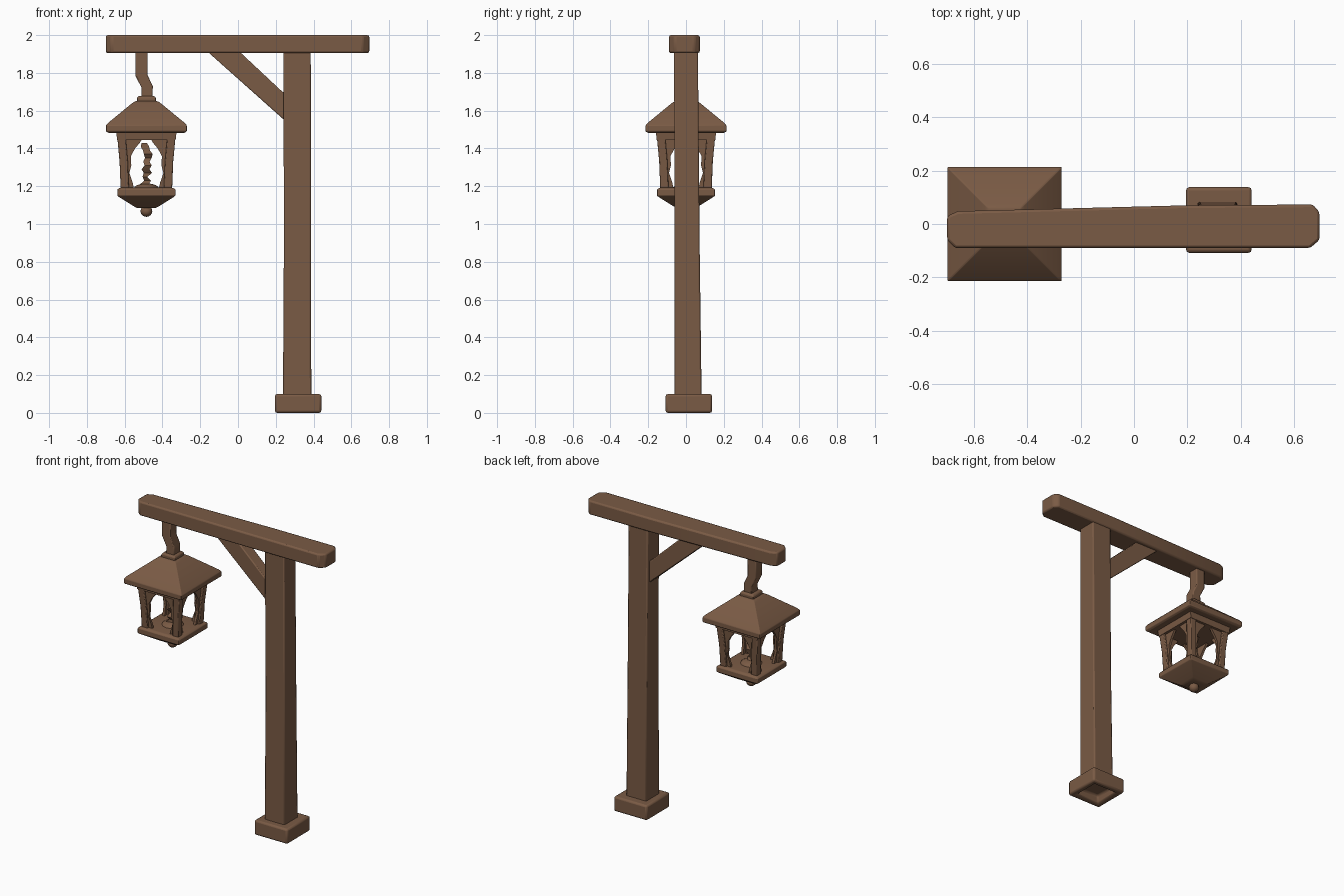
import bpy, bmesh, math, random
from mathutils import Matrix, Vector

random.seed(4)
cube = bpy.data.objects.get("Cube")
if cube:
    bpy.data.objects.remove(cube, do_unlink=True)

wood = bpy.data.materials.new("weathered brown wood")
wood.use_nodes = True
colour = (0.195, 0.104, 0.059, 1)
wood.diffuse_color = colour
shader = wood.node_tree.nodes["Principled BSDF"]
shader.inputs["Base Color"].default_value = colour
shader.inputs["Roughness"].default_value = 0.9

LX = -0.485  # lantern axis


def finish(name, bm, bevel=0.0):
    bmesh.ops.recalc_face_normals(bm, faces=bm.faces[:])
    mesh = bpy.data.meshes.new(name)
    bm.to_mesh(mesh)
    bm.free()
    mesh.materials.append(wood)
    ob = bpy.data.objects.new(name, mesh)
    bpy.context.collection.objects.link(ob)
    bpy.ops.object.select_all(action="DESELECT")
    ob.select_set(True)
    bpy.context.view_layer.objects.active = ob
    bpy.ops.object.shade_smooth_by_angle(angle=math.radians(35))
    if bevel:
        mod = ob.modifiers.new("worn edges", "BEVEL")
        mod.width = bevel
        mod.segments = 2
        mod.limit_method = "ANGLE"
    return ob


def loft(name, sections, bevel=0.0):
    """Stack of rectangles (cx, cy, half x, half y, z), capped at both ends."""
    bm = bmesh.new()
    rings = [[bm.verts.new((cx + sx * hx, cy + sy * hy, z))
              for sx, sy in ((-1, -1), (1, -1), (1, 1), (-1, 1))]
             for cx, cy, hx, hy, z in sections]
    for a, b in zip(rings, rings[1:]):
        for i in range(4):
            j = (i + 1) % 4
            bm.faces.new((a[i], a[j], b[j], b[i]))
    bm.faces.new(rings[0])
    bm.faces.new(rings[-1])
    return finish(name, bm, bevel)


def square(name, profile, bevel=0.0):
    """Square loft on the lantern axis from (half width, z) pairs."""
    return loft(name, [(LX, 0, h, h, z) for h, z in profile], bevel)


def prism(name, outline, place, lo, hi, bevel=0.0):
    """Extrude a 2D outline; place maps (u, v, depth) to a point."""
    bm = bmesh.new()
    a = [bm.verts.new(place(u, v, lo)) for u, v in outline]
    b = [bm.verts.new(place(u, v, hi)) for u, v in outline]
    for i in range(len(a)):
        j = (i + 1) % len(a)
        bm.faces.new((a[i], a[j], b[j], b[i]))
    bm.faces.new(a)
    bm.faces.new(b)
    return finish(name, bm, bevel)


def ball(name, z, radius, height):
    bm = bmesh.new()
    bmesh.ops.create_uvsphere(
        bm, u_segments=14, v_segments=8, radius=1,
        matrix=Matrix.Translation((LX, 0, z)) @ Matrix.Diagonal((radius, radius, height, 1)))
    return finish(name, bm)


def side_on(u, v, d):
    return (u, d, v)


def flat_on(u, v, d):
    return (u, v, d)


# Foot with a recess underneath, post and crossbeam
loft("foot", [(0.318, 0.015, h, h, z) for h, z in
              ((0.075, 0.05), (0.085, 0), (0.123, 0), (0.123, 0.1), (0.07, 0.1))], 0.012)
loft("post", [(0.313, 0.011, 0.075, 0.072, 0.06),
              (0.315, 0.006, 0.072, 0.066, 0.9),
              (0.313, 0, 0.072, 0.063, 1.92)], 0.008)
prism("crossbeam", [(-0.70, -0.06), (-0.67, -0.09), (0.66, -0.09), (0.695, -0.06),
                    (0.695, 0.045), (0.67, 0.073), (0.2, 0.07), (-0.66, 0.048),
                    (-0.70, 0.03)], flat_on, 1.905, 2.0, 0.01)
prism("diagonal_brace", [(-0.17, 1.92), (0.245, 1.55), (0.26, 1.55), (0.26, 1.69),
                         (0.235, 1.70), (0.0, 1.92)], side_on, -0.04, 0.04, 0.006)

# Bent hanger and its collar
prism("hanger", [(-0.543, 1.915), (-0.543, 1.785), (-0.51, 1.72), (-0.513, 1.66),
                 (-0.453, 1.66), (-0.451, 1.73), (-0.48, 1.79), (-0.478, 1.915)],
      side_on, -0.035, 0.035, 0.006)
square("collar", [(0.05, 1.63), (0.05, 1.668), (0.042, 1.677)], 0.004)

# Lantern roof, upper frame and tray
square("lantern_roof", [(0.15, 1.488), (0.2, 1.482), (0.214, 1.49), (0.214, 1.522),
                        (0.203, 1.535), (0.075, 1.64), (0.06, 1.65)], 0.004)
square("upper_frame", [(0.13, 1.445), (0.155, 1.445), (0.16, 1.49),
                       (0.13, 1.49), (0.13, 1.445)])
square("tray", [(0.05, 1.085), (0.065, 1.093), (0.145, 1.143), (0.154, 1.15),
                (0.154, 1.183), (0.14, 1.192)], 0.004)
ball("finial", 1.068, 0.032, 0.03)

# Tapered corner posts
for sx, tx in ((-1, "right"), (1, "left")):
    for sy, ty in ((-1, "front"), (1, "back")):
        loft(f"corner_post_{ty}_{tx}",
             [(LX + sx * c, sy * c, 0.022, 0.022, z)
              for c, z in ((0.114, 1.18), (0.12, 1.33), (0.134, 1.48))], 0.005)

# Ragged brackets lining both edges of each window opening
bracket = [(0.13, 1.455), (0.02, 1.455), (0.035, 1.43), (0.06, 1.4), (0.082, 1.36),
           (0.08, 1.31), (0.09, 1.27), (0.073, 1.22), (0.065, 1.185), (0.115, 1.185)]
for k, side in enumerate(("front", "left", "back", "right")):
    turn = Matrix.Translation((LX, 0, 0)) @ Matrix.Rotation(k * math.pi / 2, 4, "Z")
    for s, edge in ((-1, "a"), (1, "b")):
        def on_wall(u, v, d):
            lean = 0.114 + (v - 1.18) * 0.06
            return turn @ Vector((s * u, -lean - d, v))
        prism(f"window_bracket_{side}_{edge}", bracket, on_wall, -0.008, 0.008)

# Ragged wick rising from a low wax mound
ball("wax_mound", 1.185, 0.07, 0.03)
loft("wick", [(LX + random.uniform(-0.012, 0.012), random.uniform(-0.012, 0.012),
               random.uniform(0.009, 0.025), random.uniform(0.009, 0.025),
               1.19 + 0.02 * i) for i in range(13)])
